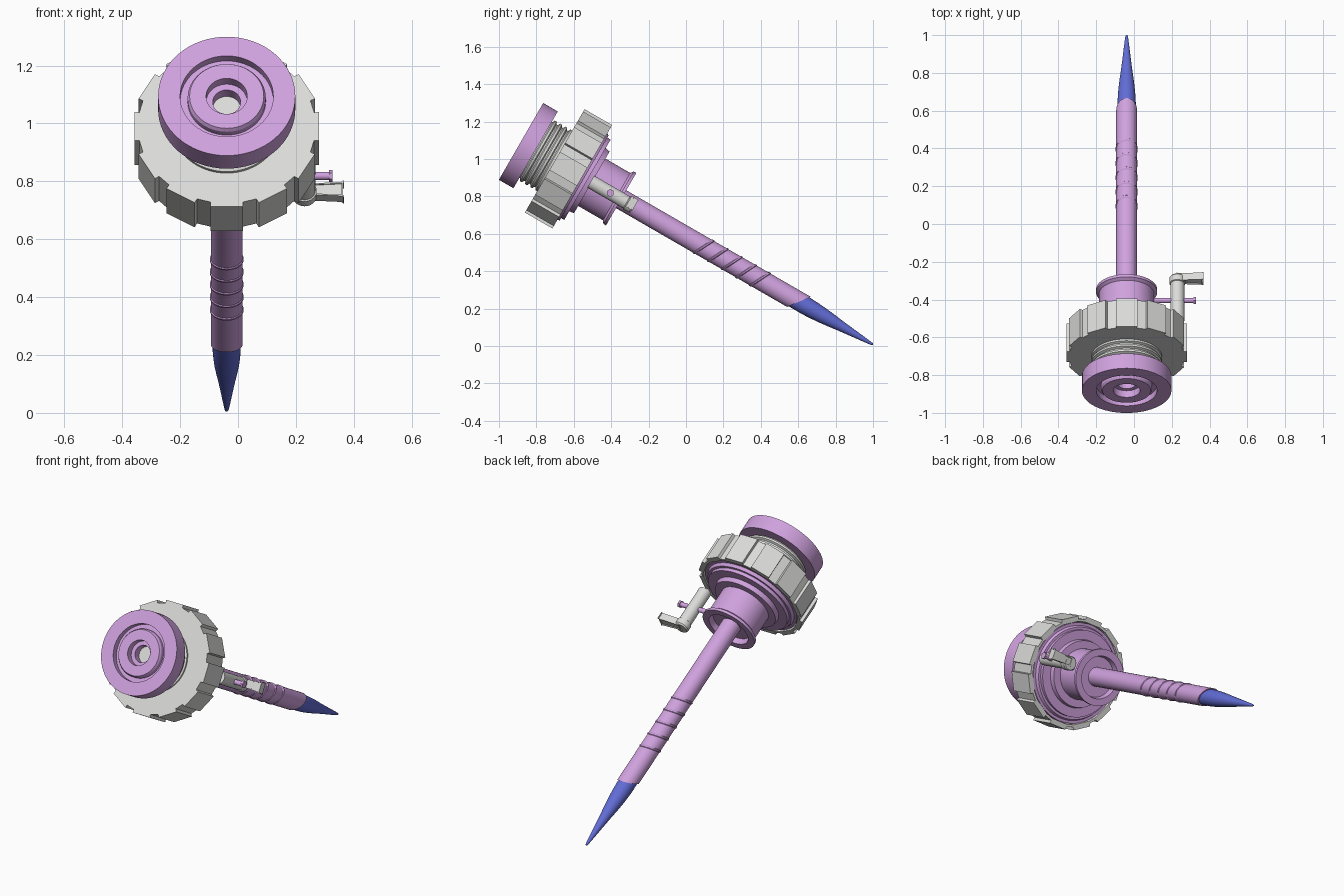
import bpy, bmesh, math
from mathutils import Vector

if "Cube" in bpy.data.objects:
    bpy.data.objects.remove(bpy.data.objects["Cube"])

# Tilted frame: s runs down the axis from the head face to the tip, t is "up", x sideways
AX = -0.039
P0 = Vector((0, -0.882, 1.094))
D = Vector((0, math.cos(math.radians(30)), -0.5))
T = Vector((0, 0.5, math.cos(math.radians(30))))


def place(x, t, s):
    return P0 + Vector((x, 0, 0)) + T * t + D * s


def material(name, rgb):
    m = bpy.data.materials.new(name)
    m.diffuse_color = (*rgb, 1)
    m.use_nodes = True
    m.node_tree.nodes["Principled BSDF"].inputs["Base Color"].default_value = m.diffuse_color
    return m


LILAC = material("lilac", (0.63, 0.36, 0.73))
GREY = material("light grey", (0.71, 0.71, 0.70))
BLUE = material("blue", (0.12, 0.15, 0.66))


def finish(name, bm, mat, smooth=True):
    bmesh.ops.recalc_face_normals(bm, faces=bm.faces)
    me = bpy.data.meshes.new(name)
    bm.to_mesh(me)
    bm.free()
    me.materials.append(mat)
    ob = bpy.data.objects.new(name, me)
    bpy.context.collection.objects.link(ob)
    if smooth:
        bpy.ops.object.select_all(action='DESELECT')
        ob.select_set(True)
        bpy.context.view_layer.objects.active = ob
        bpy.ops.object.shade_smooth_by_angle(angle=math.radians(28))
    return ob


def loft(name, rings, mat, smooth=True, closed=False):
    """Join rings of points; cap both ends unless the profile is a closed loop."""
    bm = bmesh.new()
    loops = [[bm.verts.new(p) for p in ring] for ring in rings]
    n = len(loops[0])
    pairs = list(zip(loops, loops[1:]))
    if closed:
        pairs.append((loops[-1], loops[0]))
    for a, b in pairs:
        for i in range(n):
            j = (i + 1) % n
            bm.faces.new((a[i], a[j], b[j], b[i]))
    if not closed:
        bm.faces.new(loops[0])
        bm.faces.new(loops[-1])
    return finish(name, bm, mat, smooth)


def lathe(name, profile, mat, cx=AX, ct=0, n=64, shears=None, closed=False):
    """Revolve (s, r) pairs about the axis; shears tilts each ring."""
    rings = []
    for k, (s, r) in enumerate(profile):
        sh = shears[k] if shears else 0
        ring = []
        for i in range(n):
            a = 2 * math.pi * i / n
            t = r * math.cos(a)
            ring.append(place(cx + r * math.sin(a), ct + t, s + sh * t))
        rings.append(ring)
    return loft(name, rings, mat, closed=closed)


# Head cap with annular groove and stepped central bore
lathe("head_cap", [(0.16, 0.048), (0.04, 0.048), (0.04, 0.071), (0, 0.071), (0, 0.128),
                   (0.012, 0.135), (0.035, 0.135), (0.035, 0.161), (0, 0.161), (0, 0.237),
                   (0.09, 0.237), (0.09, 0.17), (0.16, 0.17)], LILAC)

# Ribbed neck
neck = [(0.085, 0.172)]
for i in range(4):
    s = 0.095 + i * 0.032
    neck += [(s, 0.174), (s + 0.006, 0.187), (s + 0.018, 0.187), (s + 0.024, 0.174)]
lathe("ribbed_neck", neck + [(0.23, 0.174)], GREY)

# Grip ring: twelve flat raised panels with narrow recesses, hollow at the back
outer, inner = [], []
for k in range(12):
    for deg, r in ((-10, 0.324), (10, 0.324), (10.5, 0.307), (19.5, 0.307)):
        a = math.radians(k * 30 + deg)
        outer.append((r * math.sin(a), r * math.cos(a)))
        inner.append((math.sin(a), math.cos(a)))


def section(points, s, k=1.0):
    return [place(AX + x * k, t * k, s) for x, t in points]


loft("grip_ring", [section(inner, 0.208, 0.16), section(outer, 0.208), section(outer, 0.378),
                   section(inner, 0.378, 0.293), section(inner, 0.35, 0.288),
                   section(inner, 0.35, 0.16)], GREY, smooth=False, closed=True)

# Stepped housing, barrel and flange
lathe("stepped_barrel", [(0.34, 0.286), (0.372, 0.286), (0.372, 0.27), (0.39, 0.262),
                         (0.39, 0.248), (0.41, 0.248), (0.41, 0.195), (0.437, 0.19),
                         (0.437, 0.146), (0.59, 0.146), (0.602, 0.162), (0.618, 0.162),
                         (0.618, 0.122), (0.585, 0.115)], LILAC)

# Long sleeve with a slanted end
lathe("sleeve", [(0.55, 0.055), (1.715, 0.055), (1.715, 0.048), (1.66, 0.044)], LILAC,
      n=40, shears=[0, 0.75, 0.75, 0.75])

# Slanted ridges on the sleeve
for i in range(5):
    s = 1.127 + i * 0.087
    lathe(f"sleeve_ridge_{i + 1}", [(s - 0.009, 0.0545), (s - 0.004, 0.0585),
                                    (s + 0.004, 0.0585), (s + 0.009, 0.0545)], LILAC,
          n=40, shears=[0.5] * 4)

# Pointed tip
lathe("pointed_tip", [(1.62, 0.047), (1.76, 0.0485), (1.81, 0.046), (1.86, 0.042),
                      (1.91, 0.0365), (1.96, 0.030), (2.03, 0.022), (2.10, 0.0145),
                      (2.165, 0.007), (2.173, 0.004)], BLUE, n=40)

# Side valve body
VX = 0.23
lathe("valve_body", [(0.43, 0.029), (0.43, 0.037), (0.652, 0.037), (0.655, 0.042),
                     (0.688, 0.042), (0.696, 0.036)], GREY, cx=VX, n=32)

# Valve lever, widening toward its outer end
bm = bmesh.new()
bmesh.ops.create_cube(bm, size=1)
for v in bm.verts:
    out = v.co.x > 0
    v.co = place(0.362 if out else VX, 0.010 + v.co.y * (0.056 if out else 0.042),
                 0.679 + v.co.z * 0.032)
bmesh.ops.bevel(bm, geom=bm.edges[:], offset=0.005, segments=2, affect='EDGES')
finish("valve_lever", bm, GREY)

# Side port through the valve: stem with hexagonal collar
def side_pin(name, parts, n):
    rings = [[place(x, r * math.sin(2 * math.pi * i / n), 0.551 + r * math.cos(2 * math.pi * i / n))
              for i in range(n)] for x, r in parts]
    loft(name, rings, LILAC)


side_pin("port_stem", [(0.08, 0.014), (0.318, 0.014)], 20)
side_pin("port_collar", [(0.327, 0.008), (0.327, 0.021), (0.314, 0.021), (0.314, 0.012)], 6)
